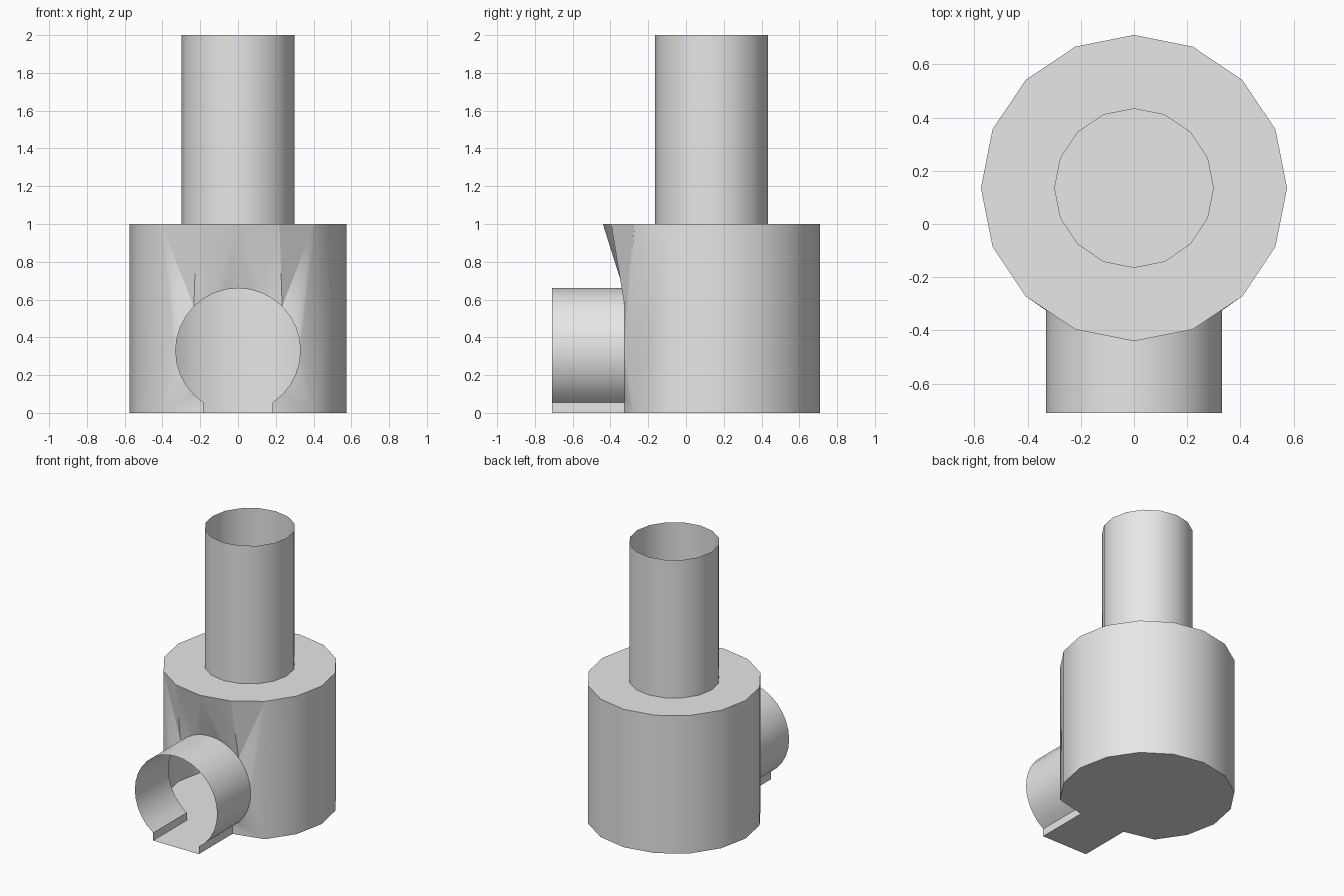
import bpy, bmesh, math
from mathutils import Vector

if "Cube" in bpy.data.objects:
    bpy.data.objects.remove(bpy.data.objects["Cube"])

CY = 0.135            # centre of the round body in y
R_BODY, R_FLUE = 0.575, 0.298
WALL_Y, END_Y = -0.325, -0.71
R_MOUTH = 0.33        # radius (and centre height) of the front mouth

mat = bpy.data.materials.new("plain_grey")
mat.diffuse_color = (0.8, 0.8, 0.8, 1)
mat.use_nodes = True
mat.node_tree.nodes["Principled BSDF"].inputs["Base Color"].default_value = mat.diffuse_color


def finish(name, faces, recalc=False):
    """Make an object from faces given as lists of points."""
    bm = bmesh.new()
    for f in faces:
        bm.faces.new([bm.verts.new(p) for p in f])
    bmesh.ops.remove_doubles(bm, verts=bm.verts, dist=1e-4)
    if recalc:
        bmesh.ops.recalc_face_normals(bm, faces=bm.faces)
    me = bpy.data.meshes.new(name)
    bm.to_mesh(me)
    bm.free()
    me.materials.append(mat)
    me.shade_smooth()
    me.set_sharp_from_angle(angle=math.radians(30))
    ob = bpy.data.objects.new(name, me)
    bpy.context.collection.objects.link(ob)
    return ob


def tube(name, ring, offset):
    """Open tube: a closed ring of points swept along an offset."""
    o = Vector(offset)
    n = len(ring)
    finish(name, [[ring[i], ring[(i + 1) % n], ring[(i + 1) % n] + o, ring[i] + o]
                  for i in range(n)])


def ring_point(k, r, z):
    a = math.radians(22.5 * k)
    return Vector((r * math.cos(a), CY + r * math.sin(a), z))


def mouth_point(k):
    a = math.radians(11.25 * k)
    return Vector((R_MOUTH * math.cos(a), WALL_Y, R_MOUTH + R_MOUTH * math.sin(a)))


# chimney, open at the top and into the body
tube("chimney", [ring_point(k, R_FLUE, 1) for k in range(16)], (0, 0, 1))

# mouth pipe: round with a flat-floored slot at the bottom
arc = [mouth_point(k) for k in range(-5, 22)]
slot_r = Vector((arc[0].x, WALL_Y, 0))
slot_l = Vector((arc[-1].x, WALL_Y, 0))
tube("mouth_pipe", [slot_r] + arc + [slot_l], (0, END_Y - WALL_Y, 0))

# body: round wall at the sides and back
faces = []
for k in range(-2, 10):
    faces.append([ring_point(k, R_BODY, 0), ring_point(k + 1, R_BODY, 0),
                  ring_point(k + 1, R_BODY, 1), ring_point(k, R_BODY, 1)])
# top ring around the chimney
for k in range(16):
    faces.append([ring_point(k, R_BODY, 1), ring_point(k + 1, R_BODY, 1),
                  ring_point(k + 1, R_FLUE, 1), ring_point(k, R_FLUE, 1)])
# floor
faces.append([ring_point(k, R_BODY, 0) for k in range(-2, 11)] + [slot_l, slot_r])

# front wall: fans from the rim corners down to the mouth, mirrored in x
t0, t1, t2 = (ring_point(k, R_BODY, 1) for k in (-4, -3, -2))
b2 = ring_point(-2, R_BODY, 0)
half = []
for corner, first, last in ((t0, 6, 8), (t1, 4, 6), (t2, 0, 4), (b2, -5, 0)):
    for k in range(first, last):
        half.append([corner, mouth_point(k), mouth_point(k + 1)])
half += [[t0, t1, mouth_point(6)], [t1, t2, mouth_point(4)],
         [t2, b2, mouth_point(0)], [b2, slot_r, mouth_point(-5)]]
for f in half:
    faces.append(f)
    faces.append([Vector((-p.x, p.y, p.z)) for p in reversed(f)])

finish("body", faces, recalc=True)
